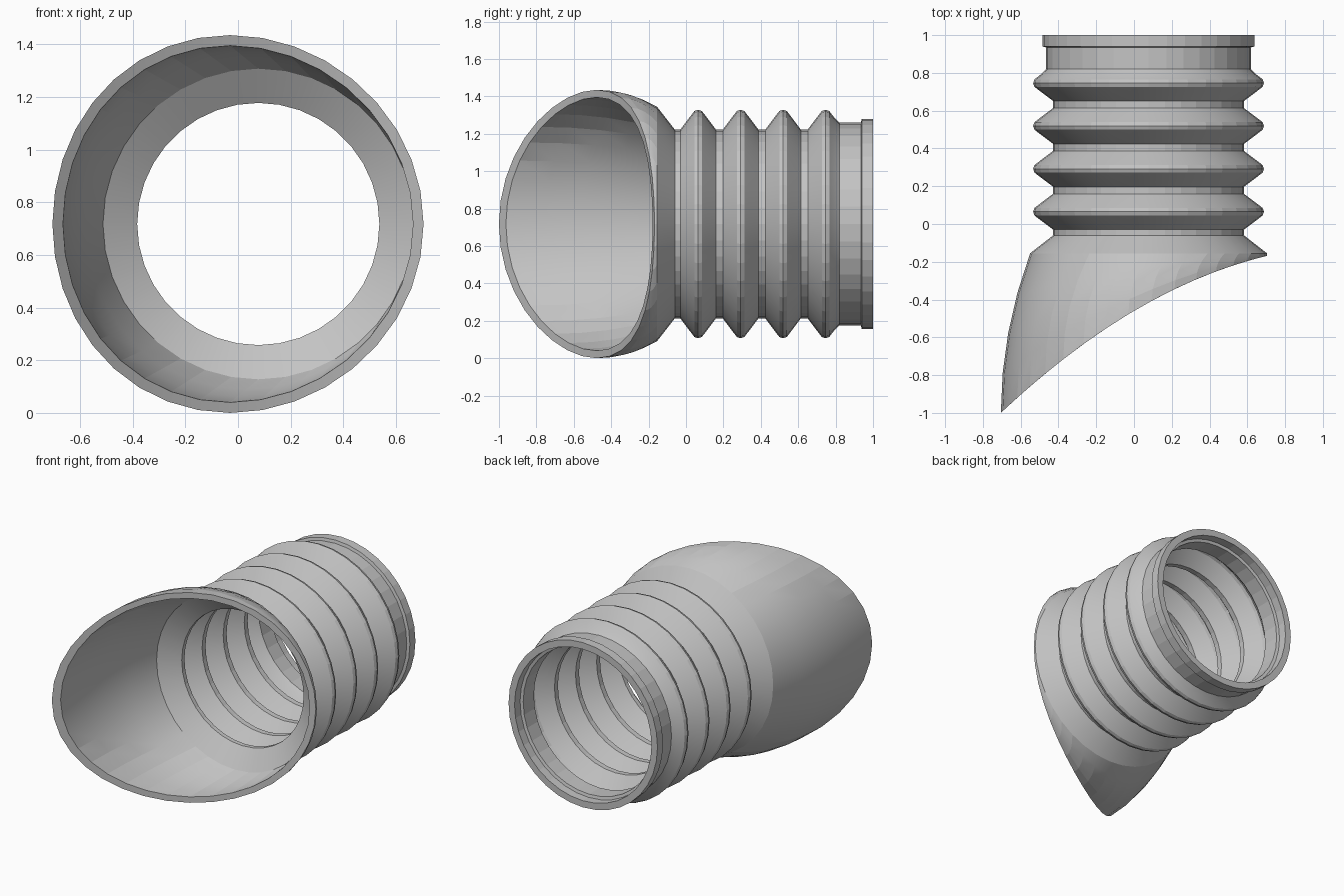
import bpy, bmesh
from math import sin, cos, pi

SEGS = 36
AXIS_X, AXIS_Z = 0.077, 0.7175
WALL = 0.045

cube = bpy.data.objects.get("Cube")
if cube:
    bpy.data.objects.remove(cube, do_unlink=True)

rubber = bpy.data.materials.new("grey rubber")
rubber.use_nodes = True
rubber.diffuse_color = (0.55, 0.55, 0.55, 1)
rubber.node_tree.nodes["Principled BSDF"].inputs["Base Color"].default_value = (0.55, 0.55, 0.55, 1)


def circle(y, r):
    """Ring of points around the hose axis."""
    angles = [2 * pi * i / SEGS for i in range(SEGS)]
    return [(AXIS_X + r * cos(a), y, AXIS_Z + r * sin(a)) for a in angles]


def mouth(inset):
    """Slanted, curved opening of the hood."""
    ring = []
    for i in range(SEGS):
        a = 2 * pi * i / SEGS
        x = (0.705 - inset) * cos(a) - 0.03 * sin(a) ** 2
        y = -0.46 + 0.59 * x - 0.25 * x * x
        ring.append((x, y, AXIS_Z + (0.7175 - inset) * sin(a)))
    return ring


def blend(start, end, t):
    """Ring between two rings; the width eases out towards the end."""
    e = 1 - (1 - t) ** 2
    return [(p[0] + (q[0] - p[0]) * e, p[1] + (q[1] - p[1]) * t, p[2] + (q[2] - p[2]) * e)
            for p, q in zip(start, end)]


def loft(name, rings):
    bm = bmesh.new()
    loops = [[bm.verts.new(p) for p in ring] for ring in rings]
    for a, b in zip(loops, loops[1:]):
        for i in range(SEGS):
            j = (i + 1) % SEGS
            bm.faces.new((a[i], a[j], b[j], b[i]))
    bmesh.ops.recalc_face_normals(bm, faces=bm.faces)
    mesh = bpy.data.meshes.new(name)
    bm.to_mesh(mesh)
    bm.free()
    mesh.materials.append(rubber)
    obj = bpy.data.objects.new(name, mesh)
    bpy.context.collection.objects.link(obj)
    bpy.context.view_layer.objects.active = obj
    bpy.ops.object.select_all(action='DESELECT')
    obj.select_set(True)
    bpy.ops.object.shade_smooth_by_angle(angle=0.16)
    return obj


# Bellows with four rounded folds, plain neck and end collar
profile = [(-0.06, 0.505)]
for k in range(4):
    c = 0.065 + 0.227 * k
    fold = [(-0.095, 0.505), (-0.05, 0.565), (-0.02, 0.604), (0, 0.611),
            (0.02, 0.604), (0.05, 0.565)]
    profile += [(c + dy, r) for dy, r in fold]
    profile.append((c + 0.095, 0.505) if k < 3 else (0.82, 0.542))
profile += [(0.935, 0.542), (0.94, 0.562), (1.0, 0.562)]
outer = [circle(y, r) for y, r in profile]
inner = [circle(y, r - WALL) for y, r in reversed(profile)]
loft("bellows_tube", outer + inner)

# Flared hood with a slanted mouth, outside then inside
steps = (0, 0.25, 0.5, 0.75, 1)
shoulder, lip = circle(-0.155, 0.627), mouth(0)
in_shoulder, in_lip = circle(-0.145, 0.59), mouth(0.04)
hood = [circle(-0.06, 0.505)]
hood += [blend(shoulder, lip, t) for t in steps]
hood += [blend(in_shoulder, in_lip, t) for t in reversed(steps)]
hood.append(circle(-0.06, 0.505 - WALL))
loft("flared_hood", hood)
